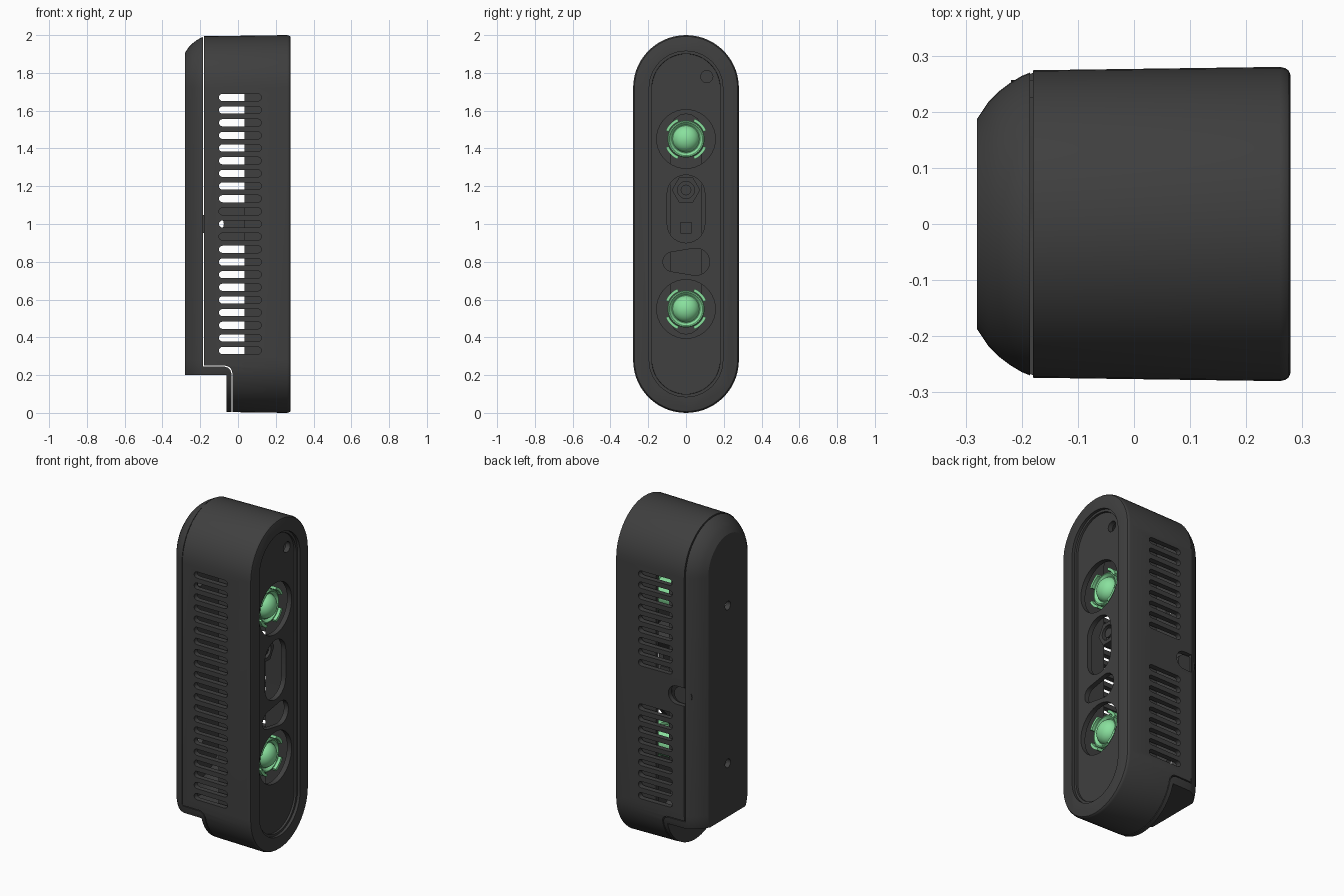
import bpy, bmesh
from math import pi, cos, sin, acos, atan2, hypot, radians

if "Cube" in bpy.data.objects:
    bpy.data.objects.remove(bpy.data.objects["Cube"])


def material(name, rgb):
    m = bpy.data.materials.new(name)
    m.diffuse_color = (*rgb, 1)
    m.use_nodes = True
    m.node_tree.nodes["Principled BSDF"].inputs["Base Color"].default_value = m.diffuse_color
    return m


DARK = material("dark_plastic", (0.05, 0.05, 0.05))
GREEN = material("green_lens", (0.25, 0.75, 0.34))


def circle(c, r, n=40, start=0.0):
    return [(c[0] + r * cos(start + 2 * pi * i / n), c[1] + r * sin(start + 2 * pi * i / n)) for i in range(n)]


def pill(c1, r1, c2, r2, n=8):
    """Outline around two circles."""
    dx, dy = c2[0] - c1[0], c2[1] - c1[1]
    d, a = atan2(dy, dx), acos((r1 - r2) / hypot(dx, dy))
    pts = []
    for c, r, s, e in ((c2, r2, d - a, d + a), (c1, r1, d + a, d + 2 * pi - a)):
        pts += [(c[0] + r * cos(s + (e - s) * i / n), c[1] + r * sin(s + (e - s) * i / n)) for i in range(n + 1)]
    return pts


def stadium(r):
    return pill((0, 0.28), r, (0, 1.72), r, 28)


def add_loft(bm, axis, rings):
    """Skin equal-length outlines placed along the x or y axis."""
    rows = [[bm.verts.new((o, p, q) if axis == "x" else (p, o, q)) for p, q in pts] for o, pts in rings]
    n = len(rows[0])
    for a, b in zip(rows, rows[1:]):
        for i in range(n):
            j = (i + 1) % n
            bm.faces.new((a[i], a[j], b[j], b[i]))
    bm.faces.new(rows[0][::-1])
    bm.faces.new(rows[-1])


def build(name, solids, mat=DARK):
    bm = bmesh.new()
    for axis, rings in solids:
        add_loft(bm, axis, rings)
    bmesh.ops.recalc_face_normals(bm, faces=bm.faces)
    me = bpy.data.meshes.new(name)
    bm.to_mesh(me)
    bm.free()
    me.materials.append(mat)
    ob = bpy.data.objects.new(name, me)
    bpy.context.collection.objects.link(ob)
    return ob


def prism(axis, a, b, pts):
    return axis, [(a, pts), (b, pts)]


def cut(ob, *solids):
    """Subtract a group of separate solids and apply."""
    cutter = build("cutter", solids)
    cutter.hide_render = True
    mod = ob.modifiers.new("cut", "BOOLEAN")
    mod.operation, mod.solver, mod.object = "DIFFERENCE", "EXACT", cutter
    dg = bpy.context.evaluated_depsgraph_get()
    me = bpy.data.meshes.new_from_object(ob.evaluated_get(dg))
    ob.modifiers.clear()
    ob.data = me
    bpy.data.objects.remove(cutter)


def corner(x, z, r):
    """Rounded foot corner, from its top edge to its vertical edge."""
    return [(x - r + r * sin(t * pi / 12), z - r + r * cos(t * pi / 12)) for t in range(7)]


# main shell: drafted stadium with rounded front rim
shell = build("main_shell", [("x", [(x, stadium(r)) for x, r in (
    (-0.18, 0.274), (0.26, 0.28), (0.27, 0.2775), (0.276, 0.273), (0.279, 0.265))])])
cut(shell, prism("x", -0.3, 0.22, stadium(0.245)))
cut(shell, ("x", [(0.25, stadium(0.18)), (0.262, stadium(0.181)), (0.262, stadium(0.195)), (0.3, stadium(0.195))]))
cut(shell, prism("y", -0.5, 0.5, [(-0.5, -0.5), (-0.5, 0.25)] + corner(-0.03, 0.25, 0.04) + [(-0.03, -0.5)]))

# front apertures
lens_z = (0.55, 1.45)
cut(shell,
    *[prism("x", 0.15, 0.3, circle((0, z), 0.155)) for z in lens_z],
    prism("x", 0.15, 0.3, pill((0, 1.0), 0.1, (0, 1.16), 0.1, 14)),
    prism("x", 0.15, 0.3, pill((-0.07, 0.8), 0.052, (0.053, 0.8), 0.072, 12)),
    prism("x", 0.15, 0.3, circle((0.11, 1.78), 0.032, 24)))

# side vents: full row at the front, gap around the cable port at the back
vents = []
for i in range(-10, 11):
    z = 1.0 + i * 0.067
    slot = pill((-0.082, z), 0.019, (0.105, z), 0.019)
    vents.append(prism("y", -0.35, -0.2, slot))
    if abs(i) > 1:
        vents.append(prism("y", 0.2, 0.35, slot))
cut(shell, *vents)
cut(shell, prism("y", 0.2, 0.35, pill((-0.3, 1), 0.055, (-0.13, 1), 0.055, 12)))

# inner skirt behind the front panel
skirt = build("inner_skirt", [prism("x", 0.035, 0.225, stadium(0.235))])
cut(skirt, prism("x", -0.1, 0.4, stadium(0.215)))

# back cover with rounded edge, stepped foot and screw holes
cover = build("back_cover", [("x", [(x, stadium(r)) for x, r in (
    (0.0, 0.276), (-0.18, 0.272), (-0.2, 0.264), (-0.22, 0.252),
    (-0.24, 0.237), (-0.26, 0.217), (-0.28, 0.187))])])
cut(cover, prism("y", -0.5, 0.5, [(-0.185, 2.5), (-0.185, 0.245)] + corner(-0.035, 0.245, 0.04)
                 + [(-0.035, -0.5), (0.5, -0.5), (0.5, 2.5)]))
cut(cover, prism("y", -0.5, 0.5, [(-0.5, -0.5), (-0.06, -0.5), (-0.06, 0.2), (-0.5, 0.2)]))


def cavity(r):
    return pill((0, 0.48), r, (0, 1.72), r, 28)


cut(cover, ("x", [(-0.1, cavity(0.24)), (-0.19, cavity(0.238)), (-0.225, cavity(0.215)), (-0.25, cavity(0.19))]))
cut(cover, *[prism("x", -0.3, -0.2, circle((0, z), 0.026, 20)) for z in (0.523, 1.477)],
    prism("x", -0.1, 0.0, circle((0, 0.1), 0.026, 20)))

# tongue of the cover closing most of the cable port
build("port_tongue", [prism("y", 0.225, 0.257, pill((-0.17, 1), 0.049, (-0.15, 1), 0.049, 12))])

# narrow board carrying lenses and sensor parts
build("circuit_board", [prism("x", 0.035, 0.055, pill((0, 0.5), 0.085, (0, 1.5), 0.085))])
nut = build("sensor_nut", [prism("x", 0.05, 0.19, circle((0, 1.18), 0.075, 6)),])
cut(nut, prism("x", 0.16, 0.3, circle((0, 1.18), 0.045, 24)))
build("sensor_pin", [prism("x", 0.05, 0.185, circle((0, 1.18), 0.028, 24))])
build("sensor_chip", [prism("x", 0.05, 0.15, circle((0, 0.98), 0.042, 4, pi / 4))])

# lenses: barrel, dome and four diagonal lugs
for label, z in zip(("lower", "upper"), lens_z):
    barrel = [(0.045, 0.085), (0.16, 0.085), (0.165, 0.098), (0.205, 0.098),
              (0.21, 0.094), (0.21, 0.088), (0.195, 0.074)]
    build(label + "_lens_barrel", [("x", [(x, circle((0, z), r)) for x, r in barrel])], GREEN)
    dome = [(0.185 + 0.06 * sin(t * pi / 16), 0.072 * cos(t * pi / 16)) for t in range(8)] + [(0.245, 0.004)]
    build(label + "_lens_dome", [("x", [(x, circle((0, z), r)) for x, r in dome])], GREEN)
    lugs = []
    for k in range(4):
        a = pi / 4 + k * pi / 2
        arc = [a + radians(-22 + 44 * i / 8) for i in range(9)]
        pts = [(0.116 * cos(t), z + 0.116 * sin(t)) for t in arc]
        pts += [(0.1 * cos(t), z + 0.1 * sin(t)) for t in reversed(arc)]
        lugs.append(prism("x", 0.15, 0.225, pts))
    build(label + "_lens_lugs", lugs, GREEN)

# smooth shading with sharp edges kept
bpy.ops.object.select_all(action="DESELECT")
for ob in bpy.context.scene.objects:
    ob.select_set(True)
bpy.context.view_layer.objects.active = shell
bpy.ops.object.shade_smooth_by_angle(angle=radians(30))
